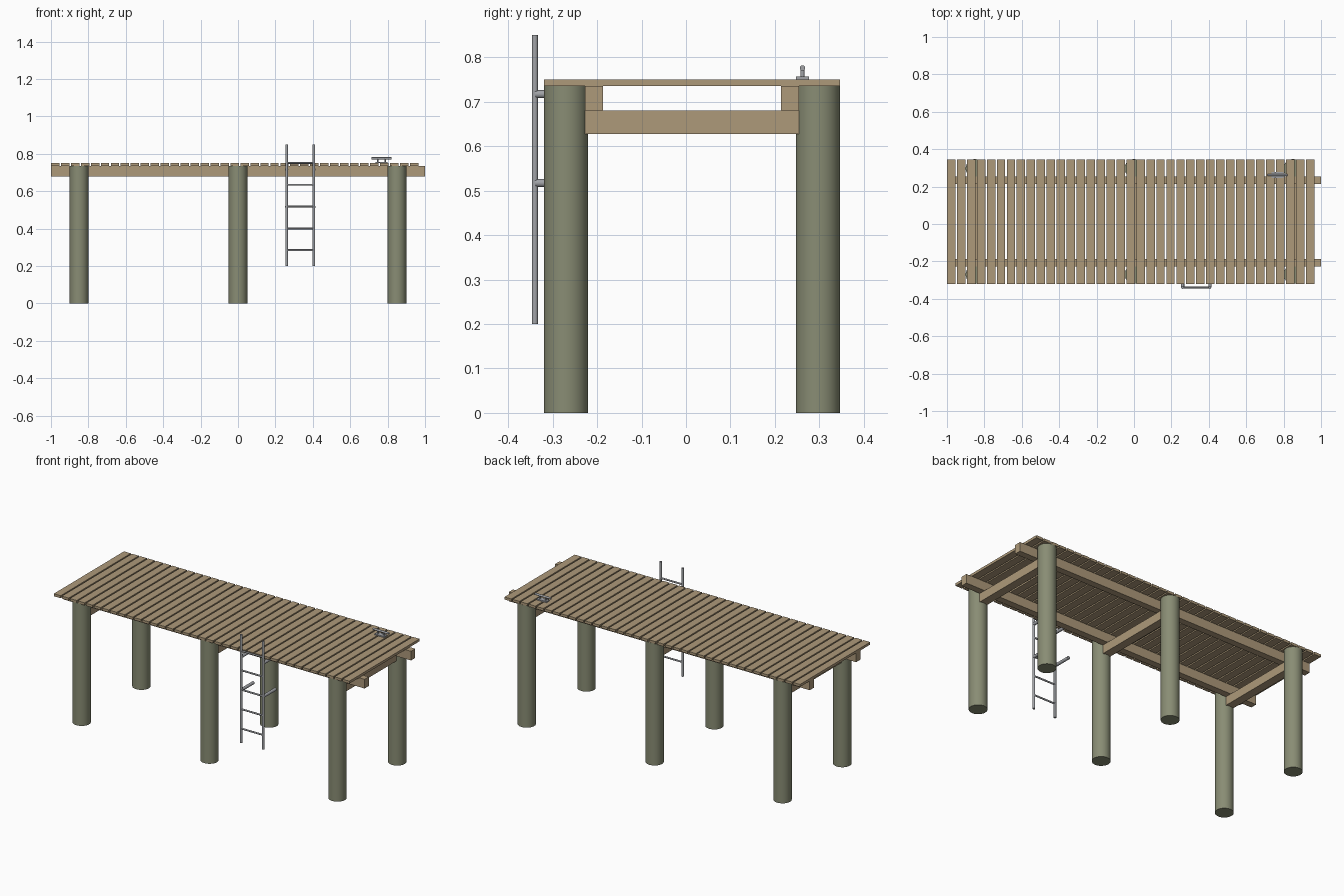
import bpy
import math
from mathutils import Vector

cube = bpy.data.objects.get("Cube")
if cube:
    bpy.data.objects.remove(cube, do_unlink=True)


def material(name, rgb):
    m = bpy.data.materials.new(name)
    m.use_nodes = True
    m.diffuse_color = (*rgb, 1)
    m.node_tree.nodes["Principled BSDF"].inputs["Base Color"].default_value = (*rgb, 1)
    return m


wood = material("weathered wood", (0.42, 0.32, 0.195))
pile_wood = material("mossy pile", (0.25, 0.265, 0.175))
metal = material("galvanised metal", (0.36, 0.37, 0.39))


def box(name, low, high, mat):
    low, high = Vector(low), Vector(high)
    bpy.ops.mesh.primitive_cube_add(size=1, location=(low + high) / 2)
    ob = bpy.context.object
    ob.name = name
    ob.scale = high - low
    bpy.ops.object.transform_apply(location=False, rotation=False, scale=True)
    ob.data.materials.append(mat)
    return ob


def rod(name, start, end, radius, mat, sides=16):
    start, end = Vector(start), Vector(end)
    axis = end - start
    bpy.ops.mesh.primitive_cylinder_add(vertices=sides, radius=radius, depth=axis.length,
                                        location=(start + end) / 2,
                                        rotation=axis.to_track_quat('Z', 'Y').to_euler())
    ob = bpy.context.object
    ob.name = name
    ob.data.materials.append(mat)
    bpy.ops.object.shade_smooth_by_angle(angle=math.radians(40))
    return ob


PILE_TOP = 0.735
FRONT, BACK = -0.32, 0.346

# Deck boards, repeated along the pier
boards = box("deck_boards", (-1, FRONT, PILE_TOP), (-0.955, BACK, 0.75), wood)
array = boards.modifiers.new("repeat", 'ARRAY')
array.count = 37
array.use_relative_offset = False
array.use_constant_offset = True
array.constant_offset_displace = (0.0533, 0, 0)

# Long stringers under the boards
for side, y in (("front", -0.227), ("back", 0.214)):
    box(side + "_stringer", (-1, y, 0.68), (1, y + 0.04, PILE_TOP), wood)

# Three pairs of piles, each tied by a cross beam
for place, x in (("right", -0.85), ("middle", 0), ("left", 0.85)):
    for side, y in (("front", -0.27), ("back", 0.297)):
        rod(f"{side}_{place}_pile", (x, y, 0), (x, y, PILE_TOP), 0.05, pile_wood, 32)
    box(place + "_cross_beam", (x - 0.025, -0.229, 0.628), (x + 0.025, 0.254, 0.68), wood)

# Boarding ladder with rails, wall brackets and rungs
LADDER_Y = -0.34
RAILS = (0.26, 0.406)
for x in RAILS:
    rod("ladder_rail", (x, LADDER_Y, 0.2), (x, LADDER_Y, 0.85), 0.007, metal)
    for z in (0.517, 0.717):
        rod("ladder_bracket", (x, LADDER_Y, z), (x, -0.227, z), 0.009, metal)
for i in range(5):
    z = 0.285 + i * 0.1167
    rod("ladder_rung", (RAILS[0], LADDER_Y, z), (RAILS[1], LADDER_Y, z), 0.005, metal, 12)

# Mooring cleat
CLEAT_X, CLEAT_Y = 0.767, 0.262
box("cleat_base", (CLEAT_X - 0.033, CLEAT_Y - 0.015, 0.75),
    (CLEAT_X + 0.033, CLEAT_Y + 0.015, 0.757), metal)
for s in (-1, 1):
    x = CLEAT_X + s * 0.02
    rod("cleat_post", (x, CLEAT_Y, 0.755), (x, CLEAT_Y, 0.776), 0.0045, metal, 12)
rod("cleat_bar", (CLEAT_X - 0.054, CLEAT_Y, 0.776), (CLEAT_X + 0.054, CLEAT_Y, 0.776), 0.006, metal)
